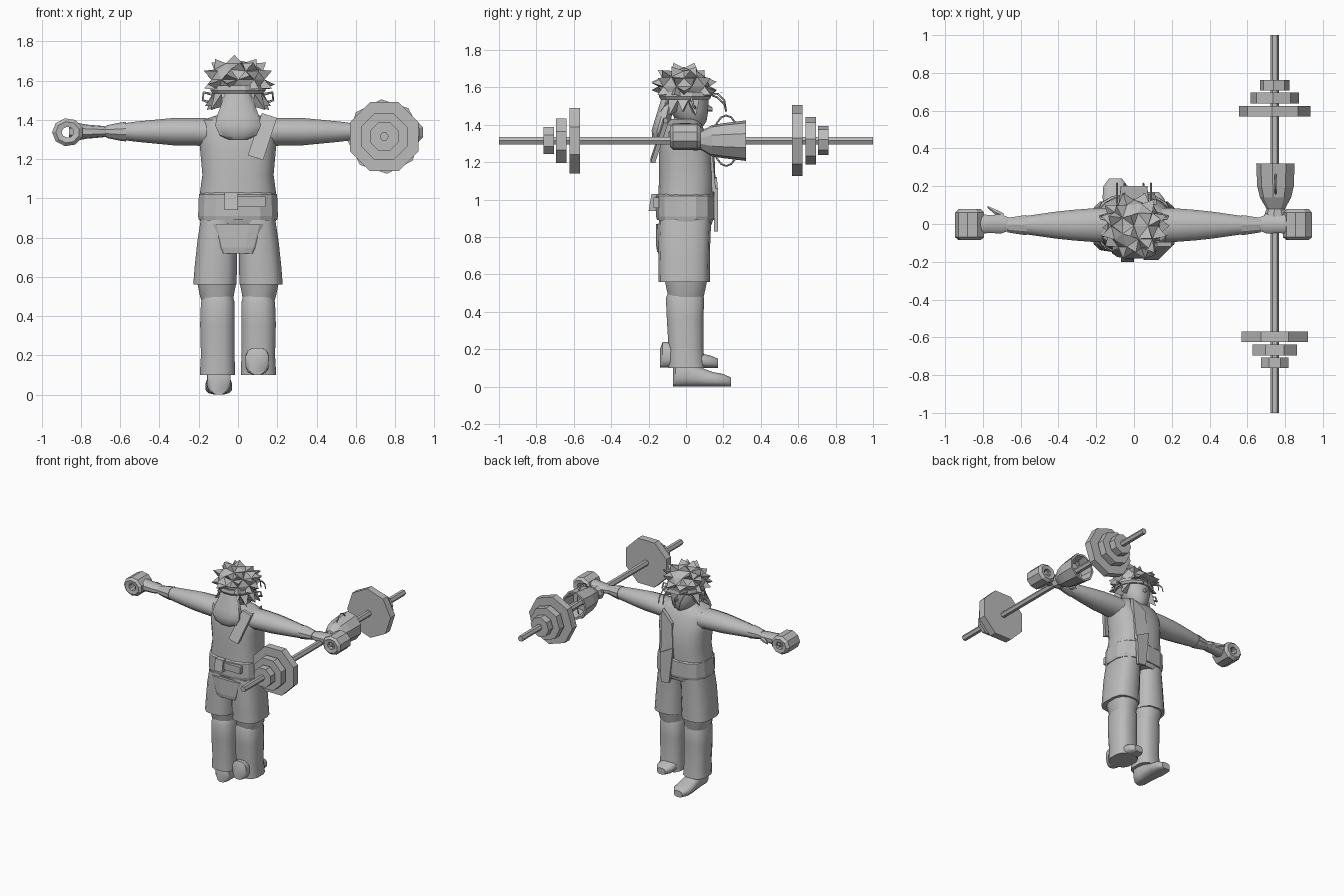
import bpy, bmesh, math
from mathutils import Vector

if "Cube" in bpy.data.objects:
    bpy.data.objects.remove(bpy.data.objects["Cube"])

grey = bpy.data.materials.new("plain grey")
grey.diffuse_color = (0.5, 0.5, 0.5, 1)
grey.use_nodes = True
grey.node_tree.nodes["Principled BSDF"].inputs["Base Color"].default_value = grey.diffuse_color


def finish(name, bm):
    bmesh.ops.recalc_face_normals(bm, faces=bm.faces)
    me = bpy.data.meshes.new(name)
    bm.to_mesh(me)
    bm.free()
    me.materials.append(grey)
    ob = bpy.data.objects.new(name, me)
    bpy.context.collection.objects.link(ob)
    return ob


def loft(name, rows, n=14, axis='z', power=2.0, caps=True, turn=0.5):
    """Rows: (position along axis, centre u, centre v, radius u, radius v)."""
    bm = bmesh.new()
    rings = []
    for t, cu, cv, ru, rv in rows:
        ring = []
        for i in range(n):
            a = 2 * math.pi * (i + turn) / n
            c, s = math.cos(a), math.sin(a)
            u = cu + ru * math.copysign(abs(c) ** (2 / power), c)
            v = cv + rv * math.copysign(abs(s) ** (2 / power), s)
            p = {'x': (t, u, v), 'y': (u, t, v), 'z': (u, v, t)}[axis]
            ring.append(bm.verts.new(p))
        rings.append(ring)
    for a, b in zip(rings, rings[1:]):
        for i in range(n):
            j = (i + 1) % n
            bm.faces.new((a[i], a[j], b[j], b[i]))
    if caps:
        bm.faces.new(rings[0])
        bm.faces.new(rings[-1])
    else:
        bmesh.ops.remove_doubles(bm, verts=bm.verts, dist=1e-5)
    return finish(name, bm)


def slab(name, pts, thick):
    """Flat sheet of four corners given a thickness along y."""
    bm = bmesh.new()
    f = bm.faces.new([bm.verts.new(p) for p in pts])
    out = bmesh.ops.extrude_face_region(bm, geom=[f])
    bmesh.ops.translate(bm, vec=(0, thick, 0),
                        verts=[g for g in out['geom'] if isinstance(g, bmesh.types.BMVert)])
    return finish(name, bm)


def tube(name, pts, r, cyclic=False):
    cu = bpy.data.curves.new(name, 'CURVE')
    cu.dimensions = '3D'
    cu.bevel_depth = r
    cu.bevel_resolution = 0
    sp = cu.splines.new('POLY')
    sp.points.add(len(pts) - 1)
    for p, q in zip(sp.points, pts):
        p.co = (*q, 1)
    sp.use_cyclic_u = cyclic
    cu.materials.append(grey)
    ob = bpy.data.objects.new(name, cu)
    bpy.context.collection.objects.link(ob)


smooth = []

# torso with vest
smooth.append(loft("torso", [
    (0.86, 0, 0, .185, .135), (0.90, 0, 0, .20, .15), (1.02, 0, 0, .197, .15),
    (1.12, 0, .005, .183, .15), (1.25, 0, .0, .195, .145), (1.35, 0, -.01, .20, .12),
    (1.40, 0, -.015, .18, .10), (1.43, 0, -.01, .09, .07)], 20, power=2.7))
# waist wrap, buckle pouch, sashes, shoulder strap
loft("waist_wrap", [(.89, 0, 0, .203, .155), (.91, 0, 0, .207, .16), (1.02, 0, 0, .203, .16),
                    (1.03, 0, 0, .19, .15)], 14, power=2.8)
slab("belt_pouch", [(-.07, -.20, .94), (0, -.20, .94), (0, -.185, 1.03), (-.07, -.185, 1.03)], .05)
slab("back_belt", [(-.07, -.175, .955), (.14, -.175, .955), (.14, -.175, 1.01), (-.07, -.175, 1.01)], .03)
slab("shoulder_strap", [(.05, -.19, 1.22), (.128, -.19, 1.195), (.198, -.12, 1.41), (.122, -.12, 1.435)], .025)
slab("front_sash", [(.03, .15, .84), (.10, .15, .83), (.11, .15, 1.06), (.0, .145, 1.12)], .02)
slab("vest_front", [(.0, .13, 1.04), (.11, .13, 1.04), (.12, .10, 1.38), (.02, .12, 1.30)], .03)

# shorts flap at the back
loft("back_flap", [(.72, 0, -.125, .085, .03), (.75, 0, -.125, .10, .035), (.87, 0, -.12, .14, .04)],
     12, power=3)

for s, side in ((-1, "left"), (1, "right")):
    # shorts, cuffs and trouser legs
    smooth.append(loft(side + "_shorts", [
        (.56, s * .118, -.01, .112, .138), (.65, s * .113, -.01, .110, .137),
        (.78, s * .105, -.01, .104, .14), (.89, s * .097, -.005, .095, .14)], 14, power=2.8))
    smooth.append(loft(side + "_knee", [
        (.47, s * .105, 0, .08, .095), (.50, s * .108, 0, .088, .102), (.56, s * .108, 0, .10, .115)], 12, power=2.5))
    smooth.append(loft(side + "_trouser", [
        (.10, s * .105, .005, .092, .10), (.20, s * .103, 0, .088, .095),
        (.36, s * .105, -.005, .090, .10), (.47, s * .103, -.005, .088, .105),
        (.50, s * .103, -.005, .078, .095)], 12, power=2.8))
    # shoe, right one lifted behind
    dy, dz = (-.07, .10) if s > 0 else (0, 0)
    fx = s * .098
    smooth.append(loft(side + "_shoe", [
        (y + dy, fx, h / 2 + dz, w, h / 2) for y, w, h in (
            (-.07, .04, .10), (-.055, .06, .14), (.0, .062, .14), (.06, .062, .11),
            (.14, .07, .08), (.20, .066, .068), (.24, .035, .05))], 12, 'y', 2.8))
    # arm
    smooth.append(loft(side + "_arm", [
        (s * x, -.006, z, ry, rz) for x, z, ry, rz in (
            (.14, 1.335, .095, .075), (.22, 1.34, .092, .073), (.33, 1.34, .083, .072),
            (.42, 1.34, .073, .063), (.52, 1.34, .058, .053), (.60, 1.34, .046, .042),
            (.68, 1.34, .033, .026), (.72, 1.34, .03, .022))], 12, 'x'))
    loft(side + "_wrist_wrap", [(s * .57, -.006, 1.34, .056, .050), (s * .60, -.006, 1.34, .052, .046),
                                (s * .67, -.006, 1.34, .040, .032)], 10, 'x')
    # palm, curled fingers, thumb
    smooth.append(loft(side + "_palm", [
        (s * x, 0, 1.34, ry, rz) for x, ry, rz in (
            (.66, .035, .025), (.70, .052, .030), (.77, .050, .036), (.82, .055, .045), (.86, .06, .04))],
        10, 'x', 2.5))
    loft(side + "_fingers", [
        (y, s * .868, 1.337, r * 1.1, r) for y, r in (
            (-.08, .028), (-.085, .055), (-.07, .072), (.06, .072), (.08, .055), (.075, .028), (-.08, .028))],
        9, 'y', caps=False)
    loft(side + "_thumb", [(s * .69, .045, 1.335, .014, .014), (s * .73, .06, 1.335, .018, .018),
                           (s * .775, .09, 1.335, .006, .006)] if s < 0 else
         [(s * .69, .04, 1.335, .014, .014), (s * .74, .055, 1.335, .018, .018),
          (s * .79, .05, 1.335, .01, .01)], 6, 'x')

# barbell: bar and three stepped plates on each end
BX, BZ = .745, 1.315
loft("bar", [(-1, BX, BZ, .023, .023), (1, BX, BZ, .023, .023)], 6, 'y', turn=0)
for s in (-1, 1):
    for y, r in ((.597, .19), (.668, .128), (.735, .078)):
        loft("plate", [(s * (y - .029), BX, BZ, r, r), (s * (y + .027), BX, BZ, r, r)], 8, 'y',
             turn=.5 if s < 0 else .1)

# flared cuff on the bar with a thin looped handle
loft("flared_cuff", [
    (y, .752, BZ, rx, rz) for y, rx, rz in (
        (.04, .065, .055), (.08, .05, .05), (.14, .085, .085), (.20, .10, .095), (.32, .105, .11),
        (.32, .09, .095), (.22, .08, .08))], 9, 'y')
tube("cuff_loop", [(.75, .215 + .07 * math.cos(k * math.pi / 8), BZ + .135 * math.sin(k * math.pi / 8))
                   for k in range(16)], .005, True)

# head, neck, nose, ears
smooth.append(loft("neck", [(1.36, 0, -.01, .07, .07), (1.46, 0, 0, .06, .06)], 10))
smooth.append(loft("head", [
    (z, 0, y, rx, ry) for z, y, rx, ry in (
        (1.39, .05, .04, .04), (1.42, .03, .08, .08), (1.48, .015, .10, .105),
        (1.56, .0, .115, .12), (1.64, -.005, .105, .11), (1.69, -.01, .05, .05))], 14))
loft("nose", [(.10, 0, 1.495, .018, .025), (.142, 0, 1.482, .008, .010)], 6, 'y')

# spiky hair: sphere with pulled face centres
bm = bmesh.new()
bmesh.ops.create_icosphere(bm, subdivisions=2, radius=1)
bmesh.ops.delete(bm, geom=[f for f in bm.faces if f.calc_center_median().z < -.45], context='FACES')
bm.faces.ensure_lookup_table()
spikes = [f for f in bm.faces if f.index % 2 == 0]
bmesh.ops.poke(bm, faces=spikes, offset=.42)
for v in bm.verts:
    v.co = Vector((v.co.x * .142, v.co.y * .137 - .01, v.co.z * .098 + 1.605))
finish("spiky_hair", bm)

# head band and visor brim
loft("head_band", [(1.535, 0, -.005, .135, .135), (1.55, 0, -.005, .145, .145), (1.575, 0, -.005, .14, .14)], 12)
slab("visor", [(-.08, .10, 1.56), (.08, .10, 1.56), (.07, .19, 1.572), (-.07, .19, 1.572)], .012)

# side locks and lower back spikes
for k in range(9):
    a = math.radians(-200 + k * 27.5)
    c, s = math.cos(a), math.sin(a)
    bm = bmesh.new()
    tip = bm.verts.new((c * .17, s * .155, 1.45 + .02 * (k % 2)))
    base = [bm.verts.new((math.cos(a + d) * r, math.sin(a + d) * r, z))
            for d, r, z in ((-.32, .12, 1.55), (.32, .12, 1.55), (0, .09, 1.47))]
    for i in range(3):
        bm.faces.new((tip, base[i], base[(i + 1) % 3]))
    bm.faces.new(base)
    finish("hair_lock", bm)
for s in (-1, 1):
    tube("ear_ring", [(s * .13, .02, 1.53), (s * .175, .03, 1.54), (s * .18, .04, 1.50), (s * .15, .05, 1.49)], .007)
    for k in range(2):
        x = s * (.05 + .04 * k)
        tube("loose_strand", [(x, .11, 1.57), (x, .17, 1.565 - .02 * k), (x, .205, 1.53 - .02 * k),
                              (x, .215, 1.47)], .005)

# hood pouch hanging behind the neck
smooth.append(loft("hood", [
    (z, 0, y, rx, ry) for z, y, rx, ry in (
        (1.30, -.145, .05, .02), (1.32, -.145, .095, .035), (1.37, -.14, .12, .045),
        (1.42, -.125, .11, .045), (1.50, -.105, .08, .04), (1.55, -.09, .06, .04))], 12, power=2.4))

# soft shading for rounded parts
bpy.ops.object.select_all(action='DESELECT')
for ob in smooth:
    ob.select_set(True)
bpy.context.view_layer.objects.active = smooth[0]
bpy.ops.object.shade_smooth_by_angle(angle=math.radians(40))
